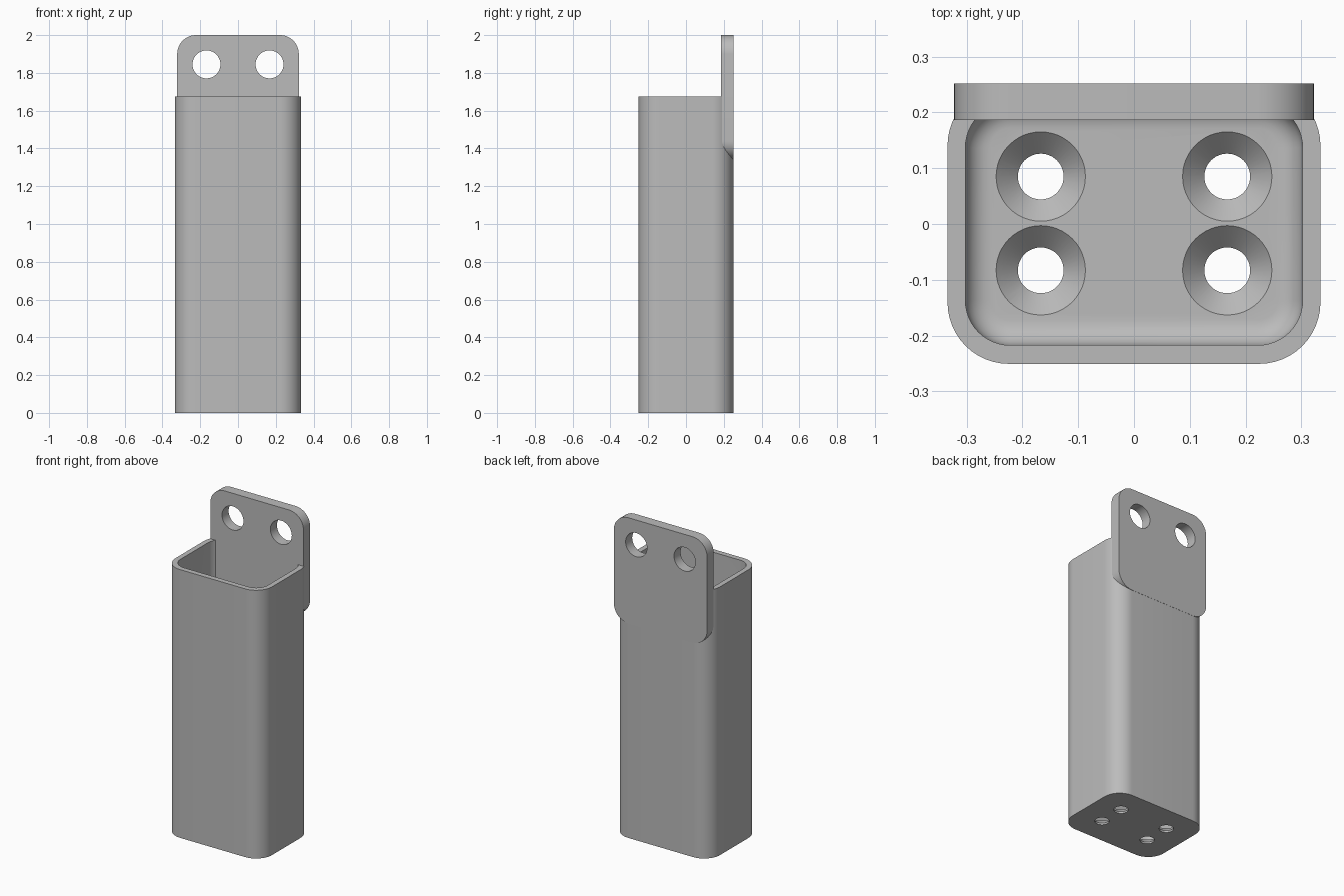
import bpy, bmesh, math
from mathutils import Matrix

if "Cube" in bpy.data.objects:
    bpy.data.objects.remove(bpy.data.objects["Cube"])

grey = bpy.data.materials.new("plain grey")
grey.use_nodes = True
colour = (0.5, 0.5, 0.5, 1)
grey.diffuse_color = colour
grey.node_tree.nodes["Principled BSDF"].inputs["Base Color"].default_value = colour


def make_object(name, bm):
    bmesh.ops.recalc_face_normals(bm, faces=bm.faces[:])
    mesh = bpy.data.meshes.new(name)
    bm.to_mesh(mesh)
    bm.free()
    mesh.materials.append(grey)
    obj = bpy.data.objects.new(name, mesh)
    bpy.context.collection.objects.link(obj)
    return obj


def rounded_block(name, half_w, half_d, radius, low, high, fillet=0):
    """Upright block with rounded vertical corners and an optional rounded floor."""
    bm = bmesh.new()
    ring = []
    steps = 12
    for quarter, (sx, sy) in enumerate(((1, 1), (-1, 1), (-1, -1), (1, -1))):
        for i in range(steps + 1):
            a = (quarter + i / steps) * math.pi / 2
            ring.append(bm.verts.new((sx * (half_w - radius) + radius * math.cos(a),
                                      sy * (half_d - radius) + radius * math.sin(a), low)))
    base = bm.faces.new(ring)
    grown = bmesh.ops.extrude_face_region(bm, geom=[base], use_keep_orig=True)["geom"]
    for v in grown:
        if isinstance(v, bmesh.types.BMVert):
            v.co.z = high
    if fillet:
        bmesh.ops.bevel(bm, geom=list(base.edges), offset=fillet, segments=6,
                        profile=0.5, affect='EDGES')
    return make_object(name, bm)


def cone(name, r_low, r_high, depth, matrix):
    bm = bmesh.new()
    bmesh.ops.create_cone(bm, cap_ends=True, segments=48, radius1=r_low,
                          radius2=r_high, depth=depth, matrix=matrix)
    return make_object(name, bm)


def cut(target, cutter):
    cutter.hide_render = True
    mod = target.modifiers.new("cut", 'BOOLEAN')
    mod.operation, mod.solver, mod.object = 'DIFFERENCE', 'EXACT', cutter
    bpy.context.view_layer.objects.active = target
    bpy.ops.object.modifier_apply(modifier=mod.name)
    bpy.data.objects.remove(cutter)


def smooth(obj):
    bpy.ops.object.select_all(action='DESELECT')
    obj.select_set(True)
    bpy.context.view_layer.objects.active = obj
    bpy.ops.object.shade_smooth_by_angle(angle=math.radians(30))


# Open-topped holder with a filleted cavity
floor = 0.05
holder = rounded_block("holder_body", 0.334, 0.2505, 0.11, 0, 1.675)
cut(holder, rounded_block("cavity_cutter", 0.302, 0.217, 0.08, floor, 1.8, 0.045))

# Four countersunk drain holes in the floor
for x in (-0.167, 0.167):
    for y in (-0.083, 0.085):
        cut(holder, cone("drain_cutter", 0.041, 0.041, 0.2, Matrix.Translation((x, y, 0))))
        # Sides slope at 45 degrees and reach the rim radius at the floor
        cut(holder, cone("countersink_cutter", 0.041, 0.091, 0.05,
                         Matrix.Translation((x, y, floor - 0.015 + 0.001))))
smooth(holder)

# Rounded mounting plate rising behind the holder
plate = rounded_block("mounting_plate", 0.322, 0.33, 0.1, -0.0325, 0.0325)
plate.data.transform(Matrix.Translation((0, 0.219, 1.67)) @ Matrix.Rotation(math.pi / 2, 4, 'X'))
for x in (-0.167, 0.167):
    cut(plate, cone("screw_hole_cutter", 0.074, 0.074, 0.3,
                    Matrix.Translation((x, 0.22, 1.845)) @ Matrix.Rotation(math.pi / 2, 4, 'X')))
smooth(plate)
